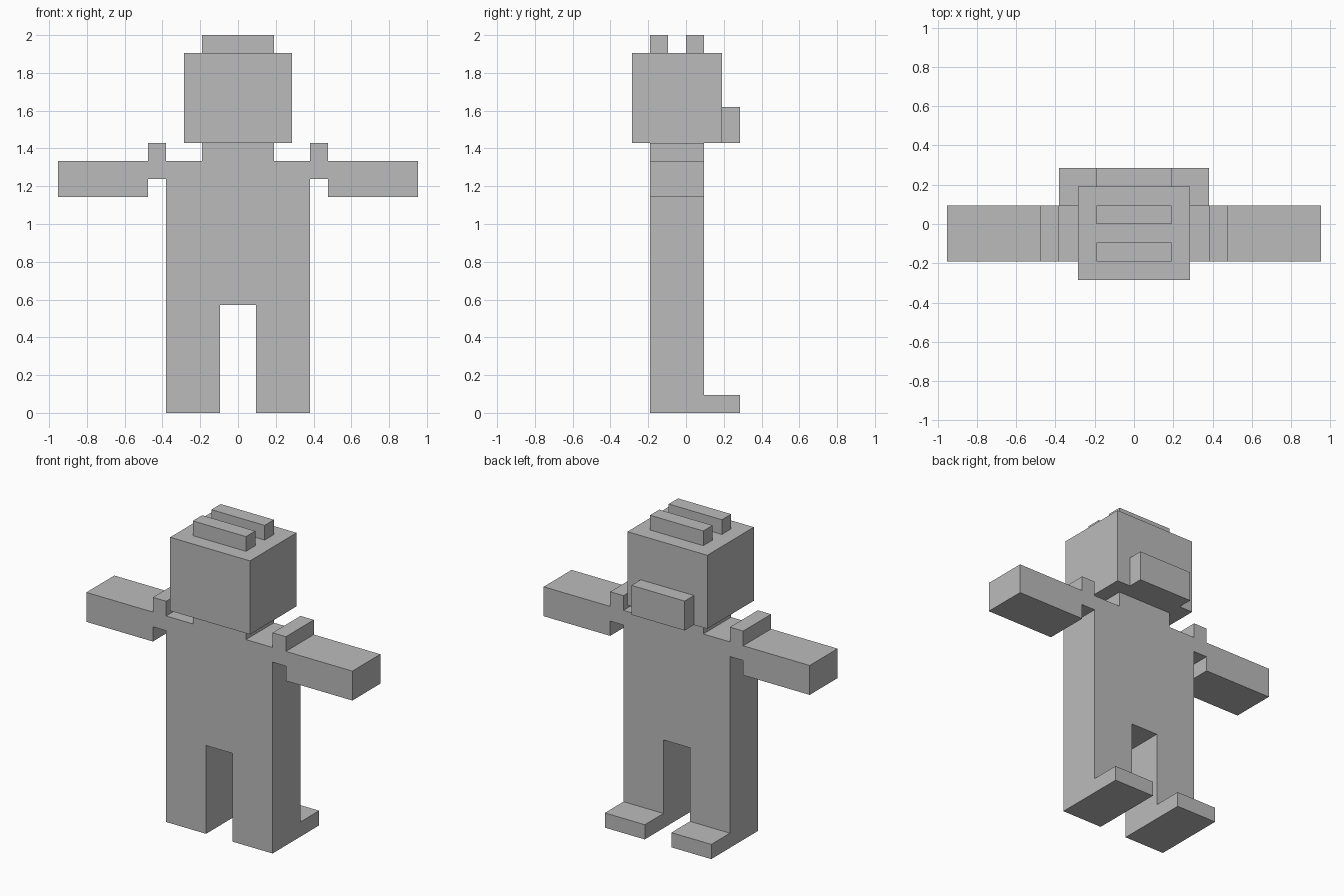
import bpy
import bmesh

U = 2 / 21  # one block of the design grid

cube = bpy.data.objects.get("Cube")
if cube:
    bpy.data.objects.remove(cube, do_unlink=True)

grey = bpy.data.materials.new("plain_grey")
grey.use_nodes = True
colour = (0.5, 0.5, 0.5, 1)
grey.diffuse_color = colour
grey.node_tree.nodes["Principled BSDF"].inputs["Base Color"].default_value = colour


def extrude_profile(name, outline, y0, y1):
    """Extrude an x-z outline, in blocks, from y0 to y1."""
    bm = bmesh.new()
    face = bm.faces.new([bm.verts.new((x * U, y0 * U, z * U)) for x, z in outline])
    new = bmesh.ops.extrude_face_region(bm, geom=[face])["geom"]
    moved = [v for v in new if isinstance(v, bmesh.types.BMVert)]
    bmesh.ops.translate(bm, verts=moved, vec=(0, (y1 - y0) * U, 0))
    bmesh.ops.recalc_face_normals(bm, faces=bm.faces[:])
    mesh = bpy.data.meshes.new(name)
    bm.to_mesh(mesh)
    bm.free()
    mesh.materials.append(grey)
    obj = bpy.data.objects.new(name, mesh)
    bpy.context.collection.objects.link(obj)
    return obj


def box(name, x0, x1, y0, y1, z0, z1):
    return extrude_profile(name, [(x0, z0), (x1, z0), (x1, z1), (x0, z1)], y0, y1)


# Body: neck, shoulders, arms, trunk and legs share one mirrored outline
half = [(2, 15), (2, 14), (4, 14), (4, 15), (5, 15), (5, 14), (10, 14), (10, 12),
        (5, 12), (5, 13), (4, 13), (4, 0), (1, 0), (1, 6)]
extrude_profile("body", half + [(-x, z) for x, z in reversed(half)], -2, 1)

# Head with the block on its back and two ridges on top
box("head", -3, 3, -3, 2, 15, 20)
box("head_back_block", -2, 2, 2, 3, 15, 17)
box("front_head_ridge", -2, 2, -2, -1, 20, 21)
box("rear_head_ridge", -2, 2, 0, 1, 20, 21)

# Feet
for name, x0 in (("left_foot", 1), ("right_foot", -4)):
    box(name, x0, x0 + 3, 1, 3, 0, 1)
